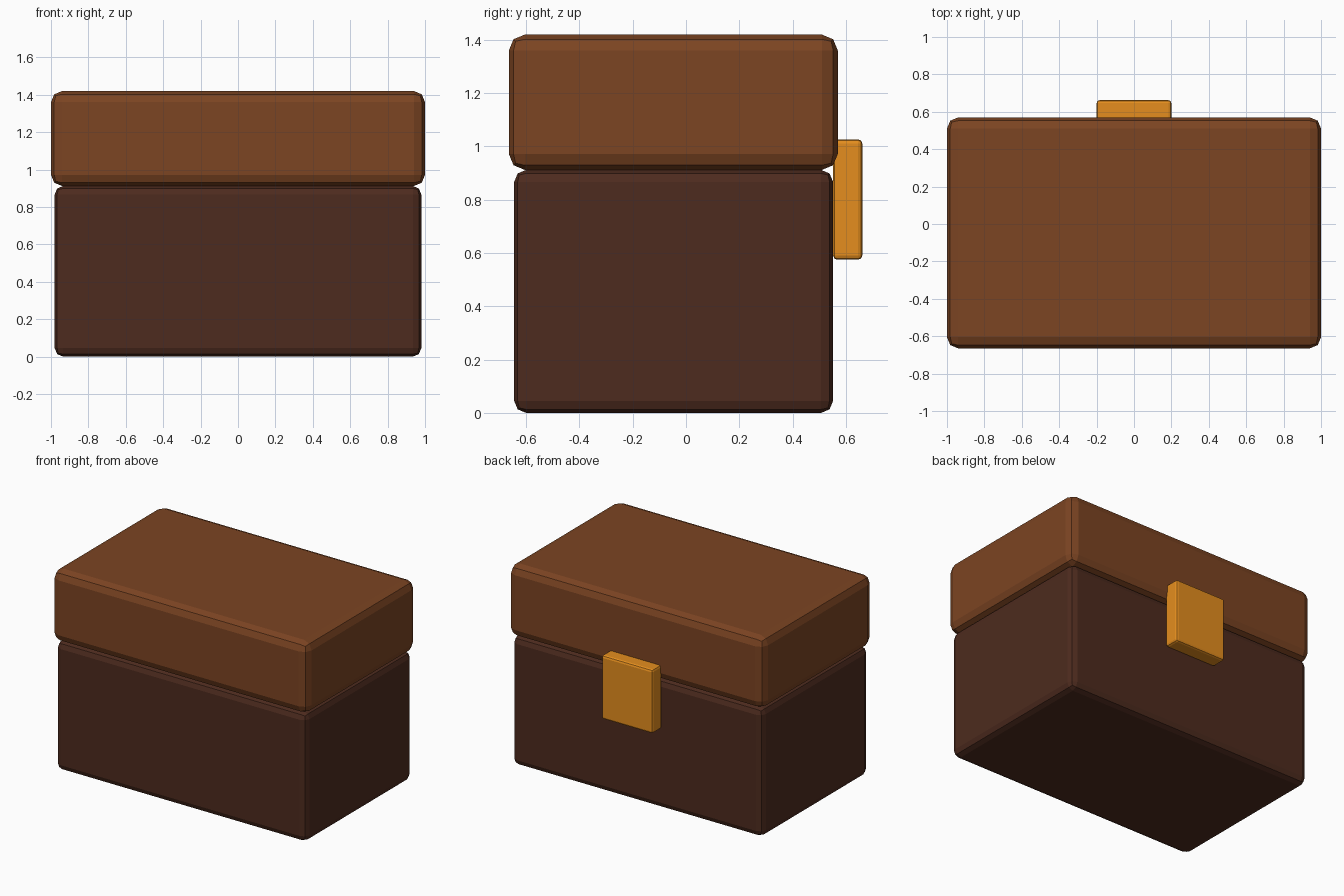
import bpy

if "Cube" in bpy.data.objects:
    bpy.data.objects.remove(bpy.data.objects["Cube"])


def material(name, rgb):
    mat = bpy.data.materials.new(name)
    mat.diffuse_color = (*rgb, 1.0)
    mat.use_nodes = True
    mat.node_tree.nodes["Principled BSDF"].inputs["Base Color"].default_value = mat.diffuse_color
    return mat


def rounded_box(name, low, high, bevel, mat):
    """Box between two corners with a two-step bevel on every edge."""
    bpy.ops.mesh.primitive_cube_add(
        size=1, location=[(a + b) / 2 for a, b in zip(low, high)])
    box = bpy.context.object
    box.name = name
    box.scale = [b - a for a, b in zip(low, high)]
    bpy.ops.object.transform_apply(location=False, rotation=False, scale=True)
    mod = box.modifiers.new("edge_bevel", 'BEVEL')
    mod.width = bevel
    mod.segments = 2
    box.data.materials.append(mat)
    return box


dark_wood = material("dark_wood", (0.075, 0.024, 0.013))
light_wood = material("light_wood", (0.20, 0.058, 0.016))
brass = material("brass", (0.78, 0.27, 0.013))

# Lower chest body
rounded_box("chest_body", (-0.98, -0.645, 0.0), (0.98, 0.552, 0.912), 0.045, dark_wood)

# Lid, slightly wider than the body
rounded_box("lid", (-1.0, -0.665, 0.912), (1.0, 0.57, 1.42), 0.06, light_wood)

# Clasp over the seam
rounded_box("latch", (-0.2, 0.552, 0.575), (0.2, 0.662, 1.027), 0.016, brass)
